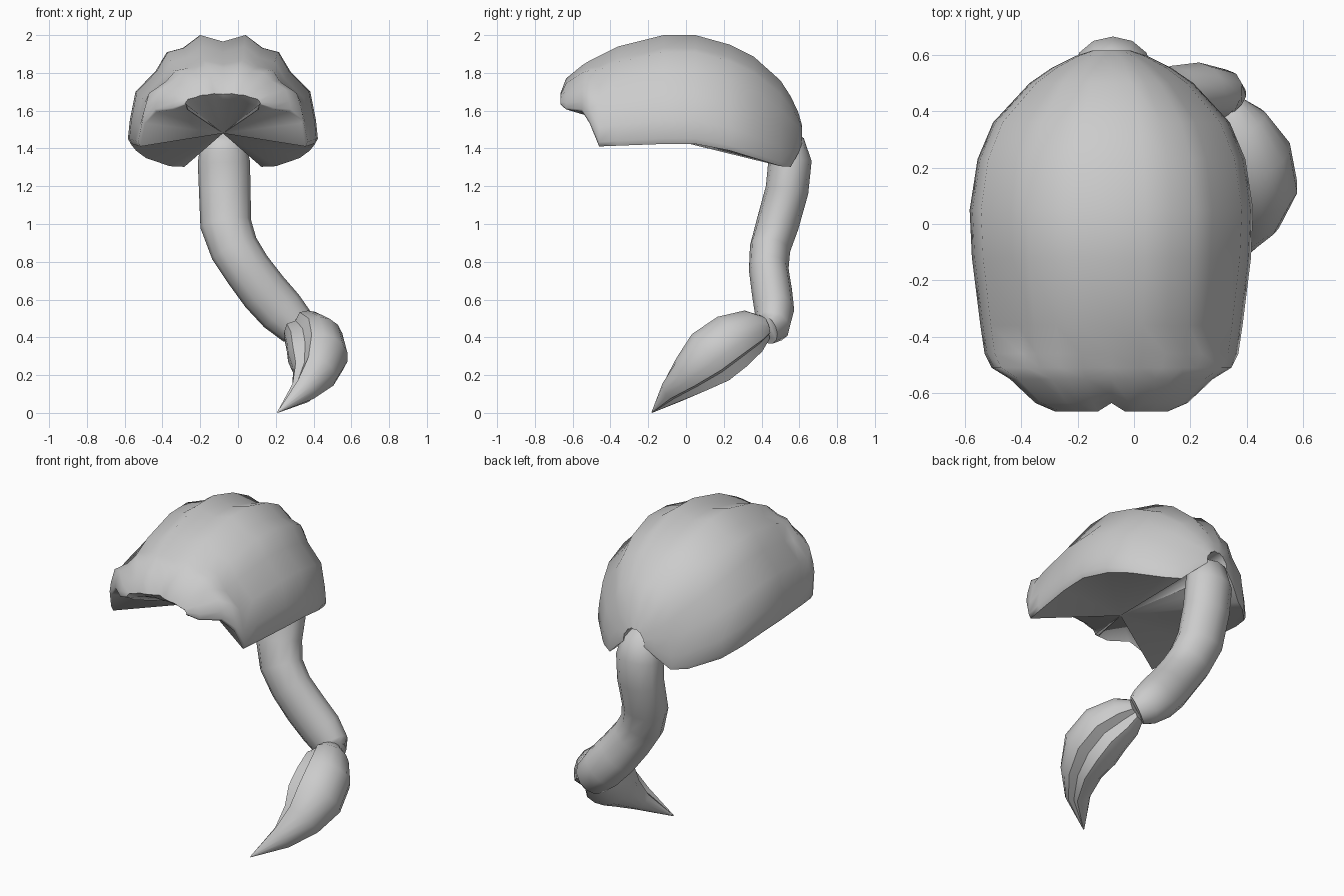
import bpy, bmesh, math
from mathutils import Vector

if "Cube" in bpy.data.objects:
    bpy.data.objects.remove(bpy.data.objects["Cube"])

grey = bpy.data.materials.new("plain grey")
grey.use_nodes = True
grey.diffuse_color = (0.6, 0.6, 0.6, 1)
grey.node_tree.nodes["Principled BSDF"].inputs["Base Color"].default_value = (0.6, 0.6, 0.6, 1)


def finish(name, bm, angle):
    bmesh.ops.recalc_face_normals(bm, faces=bm.faces)
    mesh = bpy.data.meshes.new(name)
    bm.to_mesh(mesh)
    bm.free()
    mesh.materials.append(grey)
    obj = bpy.data.objects.new(name, mesh)
    bpy.context.collection.objects.link(obj)
    bpy.ops.object.select_all(action='DESELECT')
    obj.select_set(True)
    bpy.context.view_layer.objects.active = obj
    bpy.ops.object.shade_smooth_by_angle(angle=math.radians(angle))


def bridge(bm, a, b, closed):
    n = len(a)
    for i in range(n if closed else n - 1):
        j = (i + 1) % n
        bm.faces.new((a[i], a[j], b[j], b[i]))


def sweep(name, stations, sides, groove, wide, up, angle):
    """Loft rings of (centre, radius) along a path, pinched at two opposite seams."""
    bm = bmesh.new()
    centres = [Vector(s[:3]) for s in stations]
    rings = []
    for k, c in enumerate(centres):
        t = (centres[min(k + 1, len(centres) - 1)] - centres[max(k - 1, 0)]).normalized()
        n = (up - t * up.dot(t)).normalized()
        b = t.cross(n) * wide
        ring = []
        for i in range(sides):
            a = math.tau * i / sides
            r = stations[k][3] * (groove if abs(math.cos(a)) < 0.01 else 1)
            ring.append(bm.verts.new(c + r * (n * math.cos(a) + b * math.sin(a))))
        rings.append(ring)
    for a, b in zip(rings, rings[1:]):
        bridge(bm, a, b, True)
    bm.faces.new(rings[0])
    bm.faces.new(rings[-1])
    finish(name, bm, angle)


# Hood: lobed cross-sections lofted from front lip to back
MID = -0.08
half = [(0.97, -0.02), (1, 0.03), (0.98, 0.2), (0.92, 0.47), (0.71, 0.66),
        (0.59, 0.84), (0.42, 0.88), (0.24, 1), (0, 0.94)]
section = half + [(-a, b) for a, b in reversed(half[:-1])]
# y, half width, rim height, top height
hood_stations = [
    (-0.62, 0.19, 1.605, 1.655), (-0.665, 0.20, 1.635, 1.69), (-0.635, 0.27, 1.61, 1.77),
    (-0.55, 0.36, 1.60, 1.84), (-0.51, 0.425, 1.54, 1.865),
    (-0.46, 0.45, 1.42, 1.89), (-0.36, 0.465, 1.425, 1.94), (-0.12, 0.495, 1.435, 2.0),
    (0.05, 0.503, 1.435, 2.0), (0.23, 0.475, 1.40, 1.95), (0.36, 0.42, 1.36, 1.885),
    (0.50, 0.29, 1.315, 1.76), (0.555, 0.21, 1.31, 1.675), (0.595, 0.13, 1.38, 1.59),
    (0.615, 0.07, 1.43, 1.52)]
bm = bmesh.new()
rows = [[bm.verts.new((MID + w * a, y, rim + (top - rim) * b)) for a, b in section]
        for y, w, rim, top in hood_stations]
for row in rows[1:3]:
    row[len(half) - 1].co.y += 0.03
for a, b in zip(rows, rows[1:]):
    bridge(bm, a, b, False)
# Underside folds up to a single raised point
peak = bm.verts.new((MID, -0.21, 1.48))
loop = rows[0] + [r[-1] for r in rows[1:-1]] + rows[-1][::-1] + [r[0] for r in rows[-2:0:-1]]
for i, v in enumerate(loop):
    bm.faces.new((v, loop[(i + 1) % len(loop)], peak))
finish("hood", bm, 60)

# Curved stem hanging from the back of the hood
sweep("stem", [
    (-0.08, 0.50, 1.47, 0.06), (-0.08, 0.53, 1.42, 0.1), (-0.075, 0.55, 1.33, 0.115),
    (-0.07, 0.535, 1.18, 0.114), (-0.065, 0.485, 1.0, 0.113), (-0.02, 0.445, 0.87, 0.108),
    (0.05, 0.438, 0.76, 0.105), (0.14, 0.455, 0.64, 0.107), (0.23, 0.468, 0.54, 0.105),
    (0.31, 0.46, 0.46, 0.09), (0.34, 0.43, 0.44, 0.07)],
    12, 1, 1.2, Vector((0, 1, 0.05)), 50)

# Pointed two-lobed pod at the end of the stem
sweep("pod", [
    (0.33, 0.42, 0.45, 0.065), (0.355, 0.35, 0.43, 0.12), (0.405, 0.24, 0.375, 0.155),
    (0.422, 0.13, 0.295, 0.16), (0.405, 0.03, 0.205, 0.118),
    (0.345, -0.07, 0.115, 0.07), (0.21, -0.18, 0.003, 0.003)],
    16, 0.75, 1, Vector((0.75, 0, 0.65)), 42)
